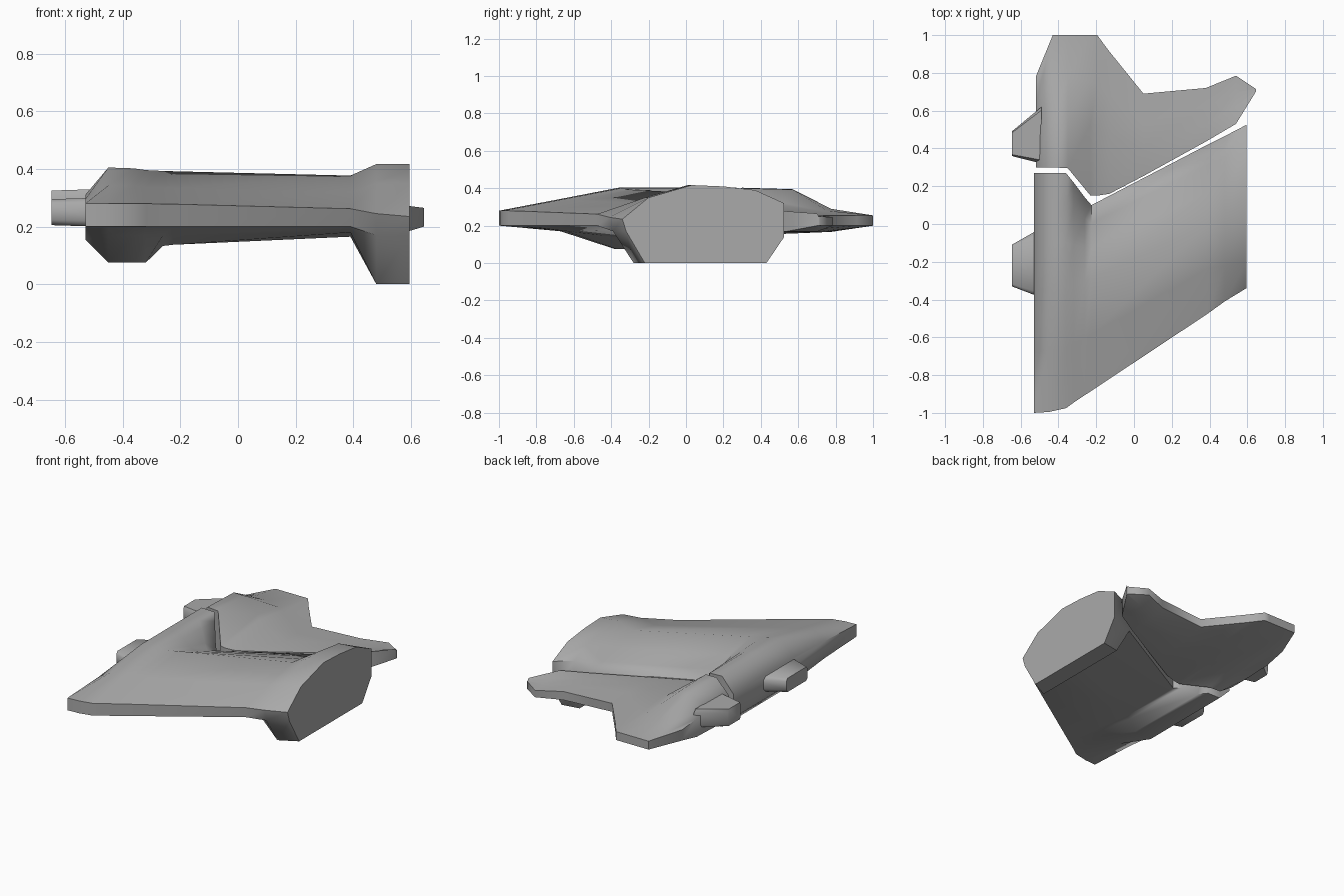
import bpy, bmesh, math

cube = bpy.data.objects.get("Cube")
if cube:
    bpy.data.objects.remove(cube)

grey = bpy.data.materials.new("plain_grey")
grey.use_nodes = True
grey.diffuse_color = (0.4, 0.4, 0.4, 1)
grey.node_tree.nodes["Principled BSDF"].inputs["Base Color"].default_value = (0.4, 0.4, 0.4, 1)


def loft(name, sections, angle=60):
    """Skin a row of (x, [(y, z), ...]) cross-sections and cap both ends."""
    bm = bmesh.new()
    rings = [[bm.verts.new((x, y, z)) for y, z in pts] for x, pts in sections]
    count = len(rings[0])
    for a, b in zip(rings, rings[1:]):
        for i in range(count):
            j = (i + 1) % count
            bm.faces.new((a[i], a[j], b[j], b[i]))
    bm.faces.new(rings[0])
    bm.faces.new(rings[-1])
    bmesh.ops.recalc_face_normals(bm, faces=bm.faces)
    mesh = bpy.data.meshes.new(name)
    bm.to_mesh(mesh)
    bm.free()
    mesh.materials.append(grey)
    obj = bpy.data.objects.new(name, mesh)
    bpy.context.collection.objects.link(obj)
    bpy.ops.object.select_all(action='DESELECT')
    obj.select_set(True)
    bpy.context.view_layer.objects.active = obj
    bpy.ops.object.shade_smooth_by_angle(angle=math.radians(angle))


def wing_section(nose, crest, rear, top, nose_top, rear_top, belly, belly_y, keel):
    """Wing slice: blunt nose, crest, slope down to the rear edge, belly bulge."""
    def slope(t):
        return (crest + (rear - crest) * t, top + (rear_top - top) * t)
    return [(nose, 0.2), (nose, nose_top),
            ((nose + crest) / 2, (nose_top + top) / 2), (crest, top),
            slope(0.4), slope(0.75), (rear, rear_top),
            (rear, belly), (belly_y, belly), (belly_y - 0.29, keel)]


# Outer fin outline, matched point for point with the wing slices
fin = [(-0.32, 0.17), (-0.34, 0.235), (-0.2, 0.35), (0.03, 0.417), (0.2, 0.41),
       (0.37, 0.39), (0.525, 0.32), (0.525, 0.14), (0.43, 0), (-0.22, 0)]
fin_inner = [(-0.39, 0.17), (-0.41, 0.245), (-0.22, 0.35), (0.01, 0.417), (0.19, 0.41),
             (0.35, 0.39), (0.465, 0.33), (0.465, 0.14), (0.41, 0), (-0.28, 0)]

loft("front_wing", [
    (-0.53, wing_section(-1.0, -0.35, 0.27, 0.31, 0.28, 0.31, 0.155, -0.38, 0.185)),
    (-0.45, wing_section(-0.995, -0.35, 0.27, 0.405, 0.28, 0.405, 0.075, -0.38, 0.17)),
    (-0.36, wing_section(-0.975, -0.34, 0.27, 0.402, 0.28, 0.402, 0.075, -0.38, 0.17)),
    (-0.32, wing_section(-0.946, -0.33, 0.22, 0.396, 0.28, 0.37, 0.075, -0.37, 0.17)),
    (-0.26, wing_section(-0.906, -0.3, 0.14, 0.393, 0.278, 0.29, 0.133, -0.35, 0.17)),
    (-0.225, wing_section(-0.883, -0.285, 0.1, 0.392, 0.278, 0.25, 0.137, -0.34, 0.17)),
    (0.39, wing_section(-0.475, 0.0, 0.42, 0.377, 0.262, 0.265, 0.165, -0.06, 0.18)),
    (0.48, fin_inner),
    (0.595, fin),
])


def flap_section(front, crest, tail, front_top, crest_top, shoulder, tail_top, belly):
    """Flap slice: upright front face tapering to a thin trailing edge."""
    back = crest + (tail - crest) * 0.48
    return [(front, belly), (front, front_top), (crest, crest_top), (back, shoulder),
            (tail, tail_top), (tail, 0.2), (back, max(0.167, belly)),
            (front + (back - front) * 0.4, max(0.155, belly))]


loft("rear_flap", [
    (-0.52, flap_section(0.3, 0.5, 0.78, 0.31, 0.305, 0.285, 0.27, 0.16)),
    (-0.43, flap_section(0.3, 0.57, 1.0, 0.403, 0.395, 0.29, 0.255, 0.1)),
    (-0.35, flap_section(0.295, 0.57, 1.0, 0.4, 0.393, 0.29, 0.255, 0.1)),
    (-0.23, flap_section(0.15, 0.53, 1.0, 0.26, 0.32, 0.28, 0.255, 0.145)),
    (-0.195, flap_section(0.15, 0.5, 1.0, 0.255, 0.305, 0.275, 0.255, 0.15)),
    (-0.13, flap_section(0.16, 0.47, 0.913, 0.253, 0.29, 0.27, 0.255, 0.16)),
    (0.05, flap_section(0.254, 0.4, 0.69, 0.257, 0.27, 0.265, 0.255, 0.165)),
    (0.38, flap_section(0.436, 0.53, 0.72, 0.268, 0.268, 0.26, 0.255, 0.165)),
    (0.54, flap_section(0.53, 0.62, 0.785, 0.278, 0.262, 0.252, 0.245, 0.168)),
    (0.645, flap_section(0.7, 0.705, 0.715, 0.265, 0.26, 0.25, 0.25, 0.2)),
])


def peg_section(y0, y1, z0, z1):
    """Slice with narrow chamfers front and back."""
    run, inset = (y1 - y0) * 0.06, (z1 - z0) * 0.2
    return [(y0, z0 + inset), (y0 + run, z0), (y1 - run, z0), (y1, z0 + inset),
            (y1, z1 - inset), (y1 - run, z1), (y0 + run, z1), (y0, z1 - inset)]


# Tapered pegs along the inner side
for name, base, tip, low, high in (
        ("front_peg", (-0.39, -0.02), (-0.33, -0.11), 0.2, 0.3),
        ("rear_peg", (0.32, 0.62), (0.36, 0.49), 0.21, 0.33)):
    loft(name, [(-0.647, peg_section(*tip, low + 0.005, high - 0.005)),
                (-0.49, peg_section(*base, low, high))])
